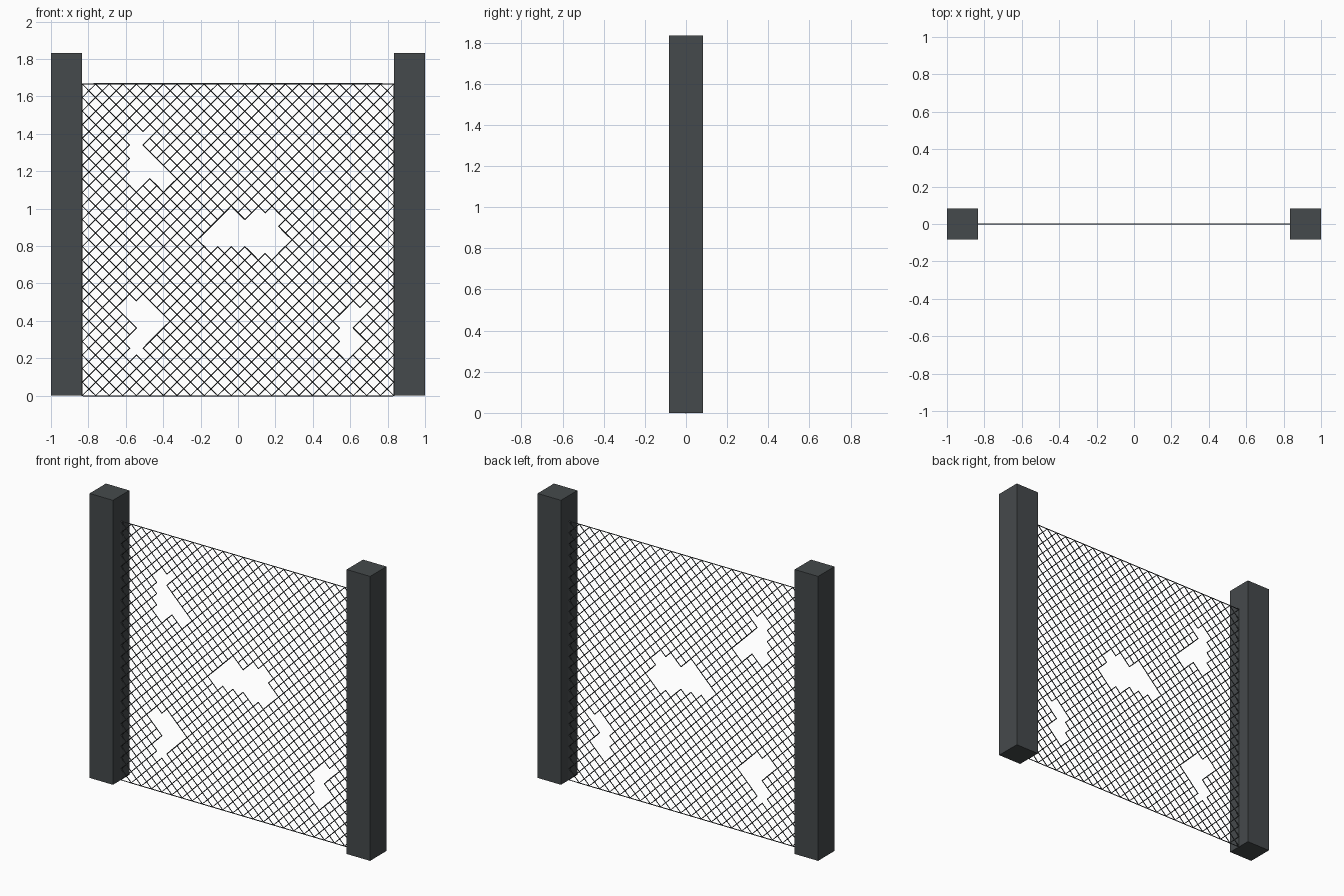
import bpy, bmesh

if "Cube" in bpy.data.objects:
    bpy.data.objects.remove(bpy.data.objects["Cube"])

H = 1.6667 / 46          # half a wire pitch
WIRE = 0.008             # wire thickness


def material(name, rgb):
    m = bpy.data.materials.new(name)
    m.diffuse_color = (*rgb, 1)
    m.use_nodes = True
    m.node_tree.nodes["Principled BSDF"].inputs["Base Color"].default_value = m.diffuse_color
    return m


dark = material("dark_metal", (0.06, 0.068, 0.072))

# Two square posts
for side, name in ((-1, "left_post"), (1, "right_post")):
    bpy.ops.mesh.primitive_cube_add(size=1, location=(side * 0.9167, 0, 0.9167))
    post = bpy.context.object
    post.name = name
    post.scale = (0.1667, 0.1667, 1.8333)
    post.data.materials.append(dark)

# Torn holes: for each, top row then the missing links row by row going down
HOLES = [
    (27, [[-1, 3, 5], range(-2, 7, 2), range(-3, 6, 2), range(-4, 7, 2),
          range(-5, 8, 2), range(-4, 7, 2), [3, 5]]),
    (39, [[-15, -13], [-16, -14], [-15], [-16, -14], [-15, -13],
          [-16, -14, -12], [-15, -13, -11], [-16, -14, -12, -10], [-15, -11]]),
    (14, [[-16, -14], [-17, -15, -13], [-16, -14, -12], [-15, -13, -11],
          [-14, -12], [-15, -13], [-16, -14], [-15], [-16, -14]]),
    (13, [[17, 19], [16, 18], [15, 17], [16], [15, 17], [16, 18], [15, 17], [16]]),
]
missing = {(u, top - i) for top, rows in HOLES for i, row in enumerate(rows) for u in row}

# Diamond lattice, half diamonds along the border
bm = bmesh.new()
nodes = {}


def node(u, v):
    if (u, v) not in nodes:
        # keep the wire on the ground line and inside the top
        nodes[u, v] = bm.verts.new((u * H, 0, v * H))
    return nodes[u, v]


for u in range(-23, 24):
    for v in range(47):
        if (u + v) % 2 or (u, v) in missing:
            continue
        ring = [(u - 1, v), (u, v - 1), (u + 1, v), (u, v + 1)]
        bm.faces.new([node(a, b) for a, b in ring if abs(a) <= 23 and 0 <= b <= 46])

mesh = bpy.data.meshes.new("wire_mesh")
bm.to_mesh(mesh)
bm.free()
wire = bpy.data.objects.new("wire_mesh", mesh)
bpy.context.collection.objects.link(wire)
mesh.materials.append(dark)

# Turn lattice edges into solid wire
mod = wire.modifiers.new("wires", 'WIREFRAME')
mod.thickness = WIRE
mod.use_boundary = True
mod.use_replace = True
mod.use_even_offset = False
